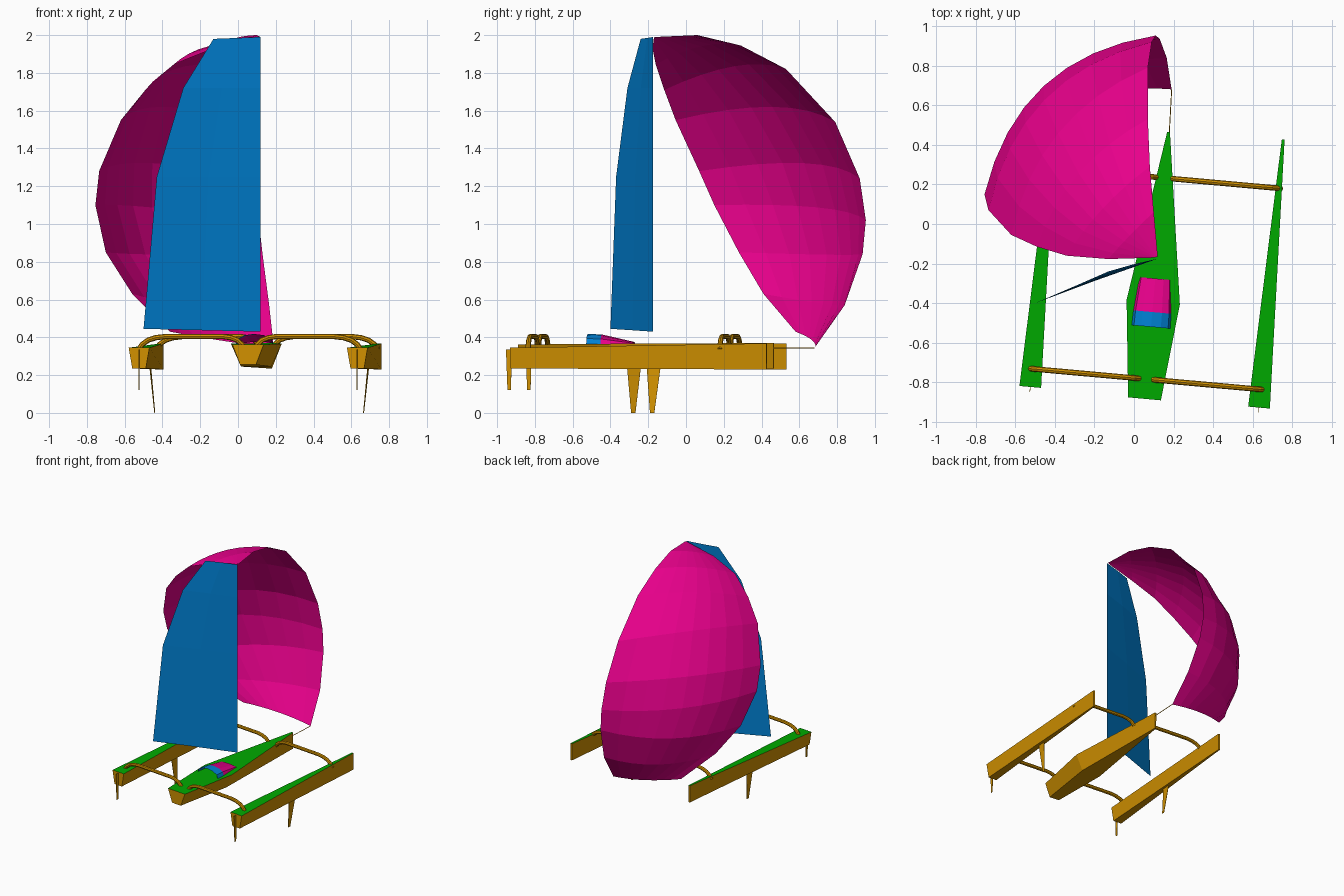
import bpy, bmesh, math
from mathutils import Vector, Matrix

if "Cube" in bpy.data.objects:
    bpy.data.objects.remove(bpy.data.objects["Cube"])

def mat(name, col):
    m = bpy.data.materials.new(name)
    m.diffuse_color = (*col, 1)
    m.use_nodes = True
    m.node_tree.nodes["Principled BSDF"].inputs["Base Color"].default_value = m.diffuse_color
    return m

GOLD = mat("gold", (0.63, 0.28, 0.0))
GREEN = mat("green", (0.0, 0.4, 0.0))
PINK = mat("magenta", (0.81, 0.0, 0.26))
BLUE = mat("blue", (0.0, 0.22, 0.66))

# boat frame: origin at main stern, u = starboard, v = forward, turned about z
BOAT = Matrix.Translation((0.053, -0.883, 0)) @ Matrix.Rotation(-0.09, 4, 'Z')

def build(name, verts, faces, mats, rule=None, matrix=None):
    me = bpy.data.meshes.new(name)
    me.from_pydata([tuple(v) for v in verts], [], faces)
    if matrix is not None:
        me.transform(matrix)
    bm = bmesh.new()
    bm.from_mesh(me)
    bmesh.ops.recalc_face_normals(bm, faces=bm.faces)
    bm.to_mesh(me)
    bm.free()
    for m in mats:
        me.materials.append(m)
    if rule:
        for p in me.polygons:
            p.material_index = rule(p)
    ob = bpy.data.objects.new(name, me)
    bpy.context.collection.objects.link(ob)
    return ob

def loft(name, rings, mats, rule=None, matrix=BOAT):
    """Closed rings joined into a capped skin."""
    n = len(rings[0])
    verts = [p for r in rings for p in r]
    faces = [tuple(range(n)), tuple(range(len(verts) - n, len(verts)))]
    for i in range(len(rings) - 1):
        for j in range(n):
            k = (j + 1) % n
            faces.append((i*n + j, i*n + k, (i+1)*n + k, (i+1)*n + j))
    return build(name, verts, faces, mats, rule, matrix)

def sheet(name, rows, mats, matrix=None):
    """Open grid of faces between rows of points."""
    n = len(rows[0])
    faces = [(i*n + j, i*n + j + 1, (i+1)*n + j + 1, (i+1)*n + j)
             for i in range(len(rows) - 1) for j in range(n - 1)]
    return build(name, [p for r in rows for p in r], faces, mats, None, matrix)

def hull(name, u, stations):
    # station: v, top half width, top z, bottom half width, bottom z
    rings = [[(u - a, v, zt), (u + a, v, zt), (u + b, v, zb), (u - b, v, zb)]
             for v, a, zt, b, zb in stations]
    return loft(name, rings, [GOLD, GREEN], lambda p: 1 if p.normal.z > 0.8 else 0)

def tube(name, pts, r, matrix, sides=8):
    pts = [Vector(p) for p in pts]
    rings = []
    for i, p in enumerate(pts):
        d = (pts[min(i + 1, len(pts) - 1)] - pts[max(i - 1, 0)]).normalized()
        # steady frame for paths lying in the u-z plane
        ref = Vector((0, 1, 0)) if abs(d.y) < 0.01 else Vector((0, 0, 1))
        a = d.cross(ref).normalized()
        b = d.cross(a)
        rings.append([p + r * (math.cos(t) * a + math.sin(t) * b)
                      for t in (2 * math.pi * k / sides for k in range(sides))])
    return loft(name, rings, [GOLD], None, matrix)

def blade(name, u_top, u_bot, z_top, z_bot, top, bot, t=0.0015):
    rings = [[(u - t, v0, z), (u + t, v0, z), (u + t, v1, z), (u - t, v1, z)]
             for u, z, (v0, v1) in ((u_top, z_top, top), (u_bot, z_bot, bot))]
    return loft(name, rings, [GOLD])

# hulls
hull("main_hull", 0, [(0, 0.083, 0.362, 0.042, 0.255), (0.49, 0.135, 0.366, 0.08, 0.245),
                      (1.353, 0.007, 0.37, 0.005, 0.235)])

for s, side in ((1, "right"), (-1, "left")):
    hull(side + "_float", s * 0.58, [(0.008, 0.055, 0.345, 0.036, 0.235),
                                     (1.368, 0.007, 0.368, 0.006, 0.23)])
    # arched cross beams
    arch = [(0.59, 0.335), (0.572, 0.362), (0.54, 0.385), (0.5, 0.398), (0.45, 0.404),
            (0.14, 0.404), (0.1, 0.398), (0.065, 0.385), (0.035, 0.355)]
    for v, end in ((0.1, "rear"), (1.12, "front")):
        tube(f"{side}_{end}_beam", [(s * u, v, z) for u, z in arch], 0.014, BOAT)
    # boards and rudders
    blade(side + "_daggerboard", s * 0.58, s * 0.555, 0.25, 0.0, (0.625, 0.7), (0.645, 0.668))
    blade(side + "_rudder", s * 0.58, s * 0.58, 0.335, 0.12, (-0.018, 0.014), (-0.01, 0.008))

# cabin: arched open-backed canopy, blue aft band, magenta front
def arch_ring(v, hw, top, base=0.36):
    return [(hw * math.cos(math.pi * k / 6), v, base + (top - base) * math.sin(math.pi * k / 6) ** 0.8)
            for k in range(7)]

sheet("cabin_front", [arch_ring(0.44, 0.098, 0.415), arch_ring(0.61, 0.083, 0.376)], [PINK], BOAT)
sheet("cabin_rear", [arch_ring(0.365, 0.1, 0.418), arch_ring(0.44, 0.098, 0.415)], [BLUE], BOAT)

# mainsail: straight luff, roached leech
leech = [(-0.5, -0.4, 0.445), (-0.43, -0.37, 1.25), (-0.29, -0.31, 1.72), (-0.13, -0.24, 1.98)]
rows = []
for p, zl in zip(leech, (0.43, 1.25, 1.72, 1.99)):
    luff, edge = Vector((0.12, -0.175, zl)), Vector(p)
    rows.append([edge, luff.lerp(edge, 0.5) + Vector((-0.001, 0.003, 0)), luff])
sheet("mainsail", rows, [BLUE])

# spinnaker: rows swept between leech and luff, bellied outward
sp_leech = [(0.1, -0.17, 1.985), (-0.13, -0.177, 1.93), (-0.34, -0.16, 1.845), (-0.49, -0.115, 1.71),
            (-0.62, -0.055, 1.55), (-0.735, 0.07, 1.28), (-0.755, 0.15, 1.1), (-0.70, 0.28, 0.85),
            (-0.56, 0.41, 0.63), (-0.36, 0.58, 0.43)]
sp_luff = [(0.12, -0.165, 1.99), (0.1, 0.06, 2.0), (0.08, 0.29, 1.945), (0.07, 0.53, 1.82),
           (0.07, 0.79, 1.54), (0.09, 0.92, 1.24), (0.11, 0.952, 1.02), (0.13, 0.935, 0.84),
           (0.165, 0.84, 0.57), (0.19, 0.68, 0.343)]
sag = (0, 0.018, 0.055, 0.11, 0.16, 0.195, 0.2, 0.175, 0.12, 0.04)
COLS = 8
A = [Vector(p) for p in sp_leech]
B = [Vector(p) for p in sp_luff]
M = [(a + b) / 2 for a, b in zip(A, B)]
n = len(A)
rows = []
for i in range(n):
    down = M[min(i + 1, n - 1)] - M[max(i - 1, 0)]
    out = (B[i] - A[i]).cross(down).normalized()
    rows.append([A[i].lerp(B[i], t) + out * sag[i] * 4 * t * (1 - t)
                 for t in (j / COLS for j in range(COLS + 1))])
sheet("spinnaker", rows, [PINK])

# tack line from bow to spinnaker corner
tube("tack_line", [(0.178, 0.46, 0.343), (0.19, 0.68, 0.343)], 0.0025, Matrix(), 5)
